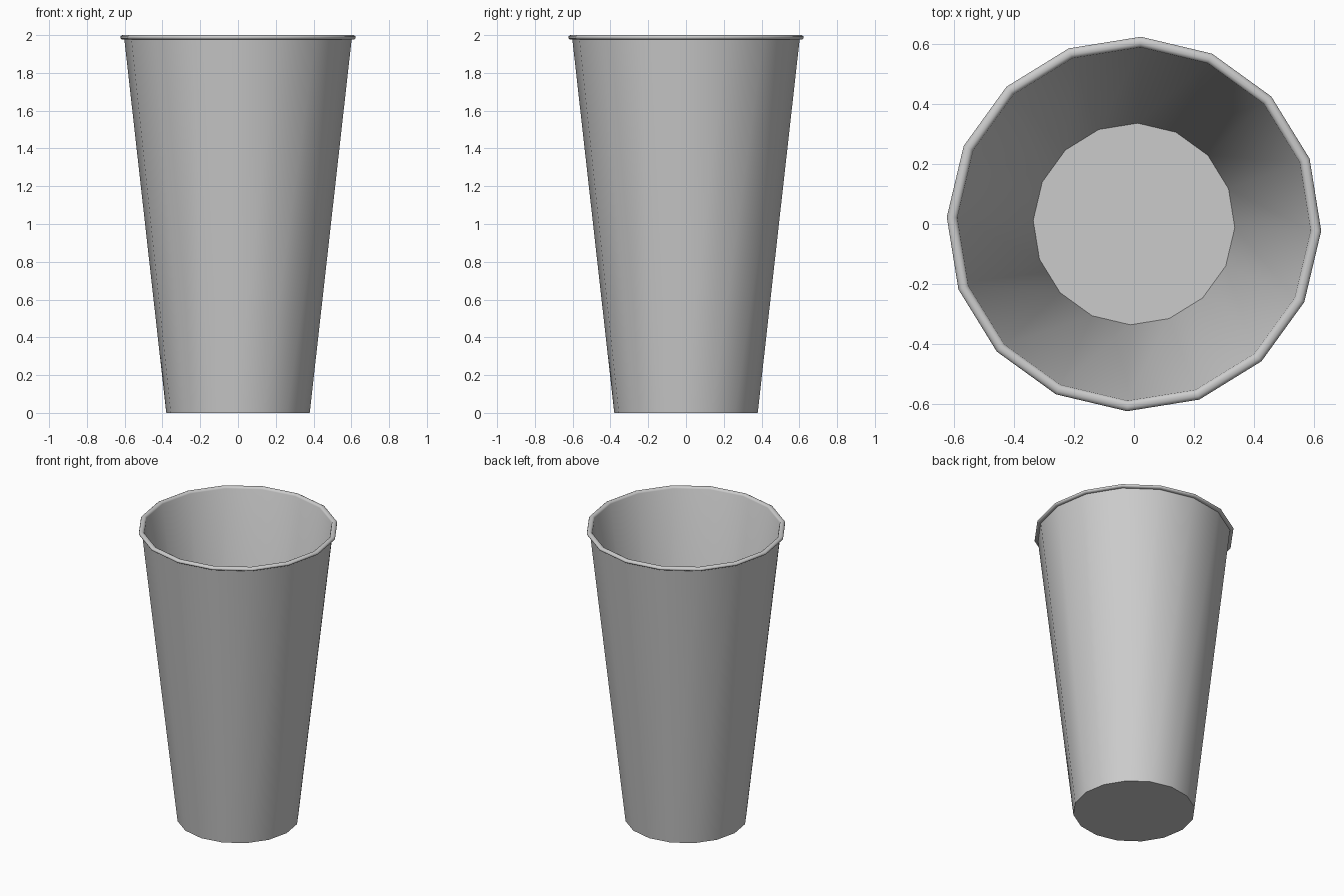
import bpy, bmesh, math

if "Cube" in bpy.data.objects:
    bpy.data.objects.remove(bpy.data.objects["Cube"])

SIDES = 16
TURN = math.radians(-2.1)

# Closed cup profile (radius, height): underside, outer wall, rolled lip, inner wall, floor
profile = [(0.38, 0.0), (0.602, 1.977), (0.615, 1.977), (0.622, 1.982),
           (0.624, 1.988), (0.621, 1.995), (0.612, 2.0), (0.601, 2.0),
           (0.593, 1.996), (0.589, 1.988), (0.336, 0.03)]

bm = bmesh.new()
rings = []
for r, z in profile:
    angles = [TURN + 2 * math.pi * i / SIDES for i in range(SIDES)]
    rings.append([bm.verts.new((r * math.cos(a), r * math.sin(a), z)) for a in angles])

# Walls and lip
for low, high in zip(rings, rings[1:]):
    for i in range(SIDES):
        j = (i + 1) % SIDES
        bm.faces.new((low[i], low[j], high[j], high[i]))

# Underside and inner floor
bm.faces.new(rings[0][::-1])
bm.faces.new(rings[-1])
bmesh.ops.recalc_face_normals(bm, faces=bm.faces[:])

mesh = bpy.data.meshes.new("tumbler_cup")
bm.to_mesh(mesh)
bm.free()
cup = bpy.data.objects.new("tumbler_cup", mesh)
bpy.context.collection.objects.link(cup)

# Smooth walls, crisp base and floor edges
bpy.context.view_layer.objects.active = cup
cup.select_set(True)
bpy.ops.object.shade_smooth_by_angle(angle=math.radians(50))
